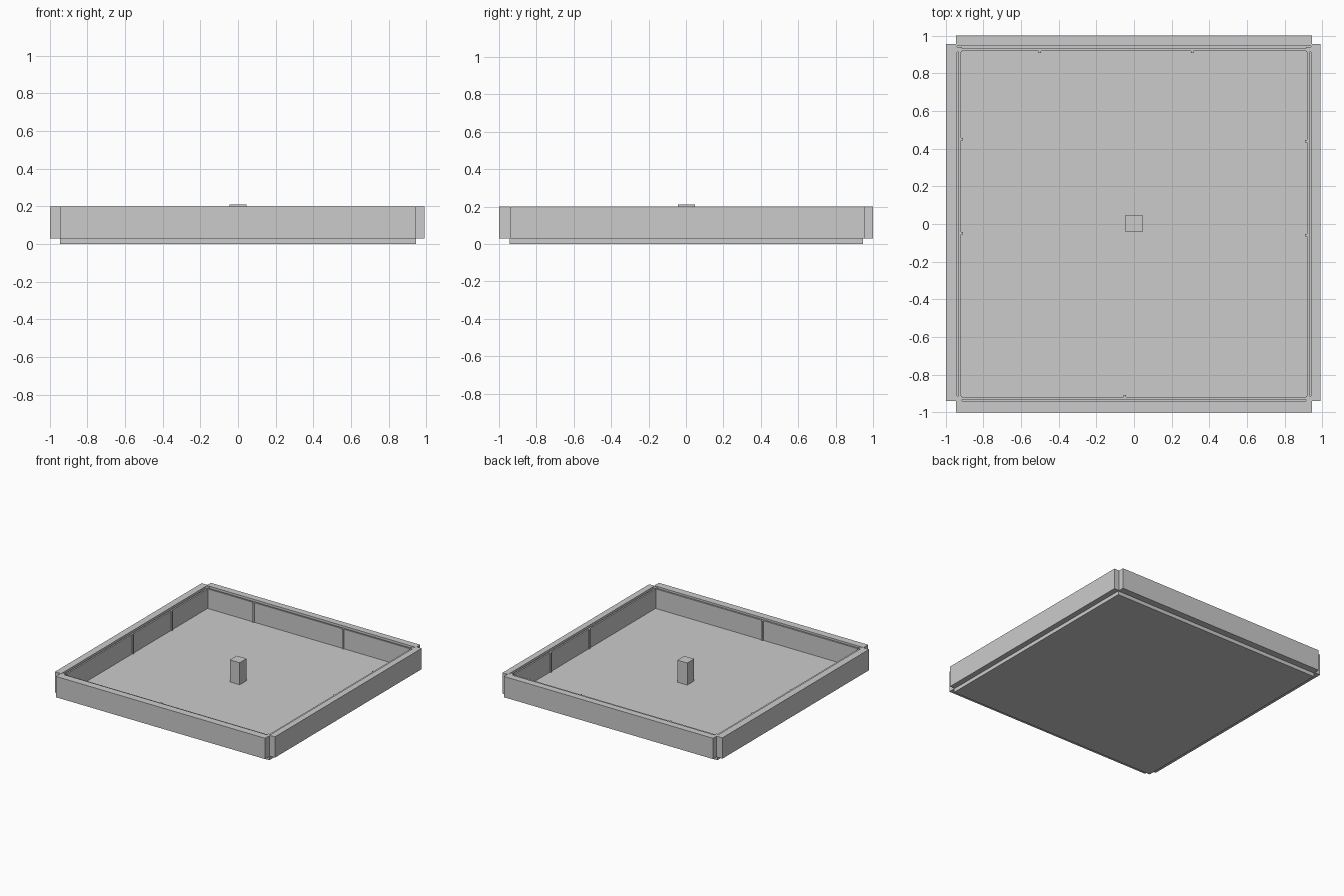
import bpy

if "Cube" in bpy.data.objects:
    bpy.data.objects.remove(bpy.data.objects["Cube"])


def box(name, x0, x1, y0, y1, z0, z1):
    bpy.ops.mesh.primitive_cube_add(size=1, location=((x0 + x1) / 2, (y0 + y1) / 2, (z0 + z1) / 2))
    ob = bpy.context.object
    ob.name = name
    ob.scale = (x1 - x0, y1 - y0, z1 - z0)
    bpy.ops.object.transform_apply(location=False, rotation=False, scale=True)
    return ob


FLOOR, TOP = 0.03, 0.2
E = 0.945    # slab edge and inner face of the outer walls
O = 0.93     # outer face of the inner lining
I = 0.917    # inner face of the lining
LIP = 0.19   # lining height

# floor slab
box("floor_slab", -E, E, -E, E, 0, FLOOR)

# outer walls, leaving open notches at the corners
box("front_wall", -E, E, -1, -E + 0.005, FLOOR, TOP)
box("back_wall", -E, E, E, 1, FLOOR, TOP)
box("left_wall", -0.997, -0.94, -0.938, 0.955, FLOOR, TOP)
box("right_wall", 0.94, 0.99, -0.938, 0.955, FLOOR, TOP)

# thin lining boards inside the walls
box("front_lining", -O, O, -O, -I, FLOOR, LIP)
box("back_lining", -O, O, I, O, FLOOR, LIP)
box("left_lining", -O, -I, -I, I, FLOOR, LIP)
box("right_lining", I, O, -I, I, FLOOR, LIP)

# vertical battens on the lining
H, D = 0.007, 0.009
for x, s in ((-0.5, 1), (0.31, 1), (-0.05, -1)):
    y = s * (I - D / 2)
    box("batten", x - H, x + H, y - D / 2, y + D / 2, FLOOR, LIP)
for s, ys in ((-1, (0.45, -0.05)), (1, (0.44, -0.06))):
    x = s * (I - D / 2)
    for y in ys:
        box("batten", x - D / 2, x + D / 2, y - H, y + H, FLOOR, LIP)

# small posts in the corners
for sx in (-1, 1):
    for sy in (-1, 1):
        x, y = sx * (O - 0.003), sy * (O - 0.003)
        box("corner_post", x - 0.013, x + 0.013, y - 0.013, y + 0.013, FLOOR, TOP - 0.003)

# centre post
box("centre_post", -0.045, 0.045, -0.042, 0.048, FLOOR, 0.21)
